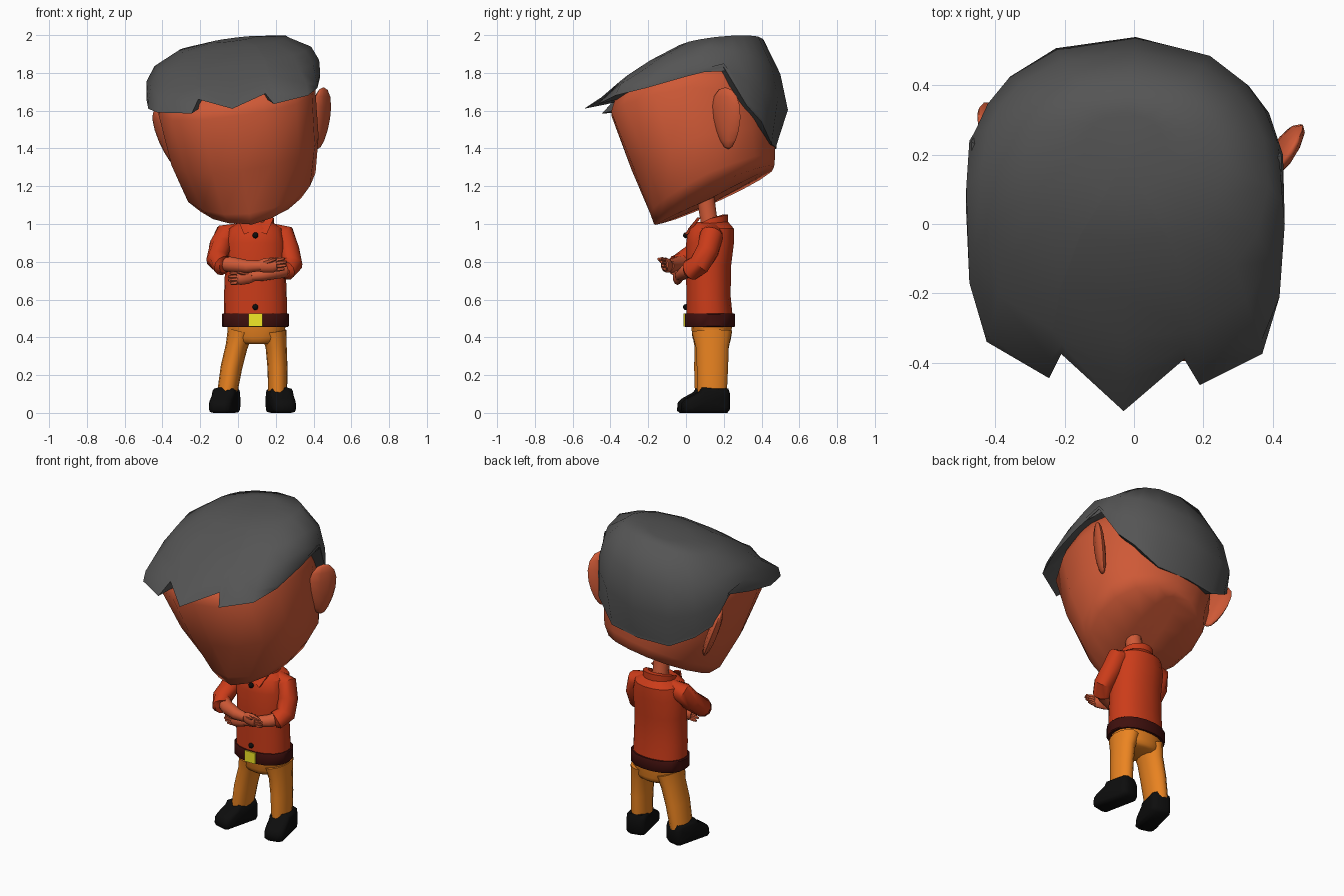
import bpy, bmesh, math
from mathutils import Vector, Matrix

CX = 0.092  # body centre line


def material(name, r, g, b):
    m = bpy.data.materials.new(name)
    m.diffuse_color = (r, g, b, 1)
    return m


SKIN = material("skin", 0.62, 0.10, 0.037)
SHIRT = material("shirt", 0.60, 0.045, 0.010)
PANTS = material("pants", 0.83, 0.23, 0.015)
BELT = material("belt", 0.05, 0.005, 0.004)
BLACK = material("black", 0.004, 0.004, 0.004)
YELLOW = material("yellow", 0.9, 0.82, 0.02)
HAIR = material("hair", 0.09, 0.09, 0.09)


def finish(bm, name, mat, matrix=None, angle=40):
    if matrix:
        bm.transform(matrix)
    bmesh.ops.recalc_face_normals(bm, faces=bm.faces)
    me = bpy.data.meshes.new(name)
    bm.to_mesh(me)
    bm.free()
    ob = bpy.data.objects.new(name, me)
    bpy.context.collection.objects.link(ob)
    me.materials.append(mat)
    bpy.ops.object.select_all(action='DESELECT')
    ob.select_set(True)
    bpy.context.view_layer.objects.active = ob
    bpy.ops.object.shade_smooth_by_angle(angle=math.radians(angle))
    return ob


def loft(name, rings, mat, matrix=None, angle=40):
    bm = bmesh.new()
    vs = [[bm.verts.new(p) for p in r] for r in rings]
    n = len(vs[0])
    for a, b in zip(vs, vs[1:]):
        for i in range(n):
            j = (i + 1) % n
            bm.faces.new((a[i], a[j], b[j], b[i]))
    for end in (vs[0], vs[-1]):
        c = bm.verts.new(sum((v.co for v in end), Vector()) / n)
        for i in range(n):
            bm.faces.new((end[i], end[(i + 1) % n], c))
    return finish(bm, name, mat, matrix, angle)


def circle(n):
    return [2 * math.pi * (i + 0.5) / n - math.pi / 2 for i in range(n)]


def ring(cx, hw, front, back, zf, zs, zb, angles, p=2.0, roll=0.0, p_back=None):
    """Rounded-square loop whose height differs at front, sides and back."""
    out = []
    for a in angles:
        c, s = math.cos(a), math.sin(a)
        q = p_back if p_back and s > 0 else p
        k = (abs(c) ** q + abs(s) ** q) ** (-1 / q)
        c, s = c * k, s * k
        z = zs + abs(s) * ((zf if s < 0 else zb) - zs)
        out.append((cx + hw * c, (front + back) / 2 + (back - front) / 2 * s, z + roll * hw * c))
    return out


def tube(name, path, mat, n=10, flat=1.0):
    """Round limb along (x, y, z, radius) points; flat scales it front to back."""
    pts = [Vector(p[:3]) for p in path]
    rings = []
    for i, p in enumerate(pts):
        d = (pts[min(i + 1, len(pts) - 1)] - pts[max(i - 1, 0)]).normalized()
        u = d.cross(Vector((0, 1, 0))).normalized()
        v = d.cross(u)
        r = path[i][3]
        rings.append([p + u * r * math.cos(a) + v * r * flat * math.sin(a) for a in circle(n)])
    return loft(name, rings, mat)


def box(name, lo, hi, mat):
    bm = bmesh.new()
    bmesh.ops.create_cube(bm, size=1)
    lo, hi = Vector(lo), Vector(hi)
    return finish(bm, name, mat, Matrix.Translation((lo + hi) / 2) @ Matrix.Diagonal((*(hi - lo), 1)))


# Head: sloping loops above a keel-shaped jaw, tilted and turned on the neck
pose = (Matrix.Translation((0.08, 0.1, 1.045)) @ Matrix.Rotation(math.radians(-4), 4, 'Z')
        @ Matrix.Rotation(math.radians(-7.5), 4, 'Y') @ Matrix.Translation((0, -0.1, -1.05)))
A16 = [2 * math.pi * i / 16 for i in range(16)]
head = [(0.08, -0.16, 0.43, 1.00, 1.13, 1.29, 1.8), (0.30, -0.17, 0.465, 1.005, 1.165, 1.31, 1.75),
        (0.355, -0.19, 0.47, 1.06, 1.23, 1.37, 1.95), (0.40, -0.29, 0.47, 1.29, 1.42, 1.50, 2.5),
        (0.42, -0.40, 0.46, 1.58, 1.68, 1.66, 3.0), (0.40, -0.38, 0.43, 1.66, 1.78, 1.78, 2.7),
        (0.25, -0.15, 0.35, 1.80, 1.88, 1.90, 2.2)]
loft("head", [ring(0, w, f, b, zf, zs, zb, A16, p, 0, 2.15)
              for w, f, b, zf, zs, zb, p in head], SKIN, pose, 65)

# Ears: flattened, leaning out at the back and top, narrowing to the lobe
for side, nm in ((1, "right_ear"), (-1, "left_ear")):
    bm = bmesh.new()
    bmesh.ops.create_uvsphere(bm, u_segments=10, v_segments=8, radius=1)
    for v in bm.verts:
        v.co.y *= 1 + 0.25 * v.co.z
    m = (Matrix.Translation((side * 0.412, 0.24, 1.515)) @ Matrix.Rotation(side * math.radians(-28), 4, 'Z')
         @ Matrix.Rotation(side * math.radians(13), 4, 'Y') @ Matrix.Rotation(math.radians(-4), 4, 'X')
         @ Matrix.Diagonal((0.03, 0.085, 0.165, 1)))
    finish(bm, nm, SKIN, pose @ m)

# Hair: jagged lower edge with a blunt lip, rising through rounded loops to the crown
edge = [(0.43, 0.20, 1.83), (0.435, 0.0, 1.78), (0.42, -0.21, 1.72), (0.37, -0.375, 1.68),
        (0.19, -0.465, 1.635), (0.145, -0.39, 1.69), (-0.03, -0.54, 1.61), (-0.21, -0.375, 1.66),
        (-0.245, -0.445, 1.585), (-0.425, -0.34, 1.59), (-0.475, -0.17, 1.61), (-0.485, 0.05, 1.66),
        (-0.475, 0.24, 1.71), (-0.42, 0.33, 1.53), (-0.34, 0.40, 1.46), (-0.2, 0.455, 1.39),
        (0.0, 0.48, 1.40), (0.2, 0.455, 1.42), (0.33, 0.40, 1.54), (0.39, 0.32, 1.63)]
HX = -0.027
ang = [math.atan2((y - 0.05) / 0.5, (x - HX) / 0.455) for x, y, z in edge]
inner = [(HX + (x - HX) * 0.8, 0.05 + (y - 0.05) * 0.75, z + 0.03) for x, y, z in edge]
lip = [(HX + (x - HX) * 0.985, -0.3 + (y + 0.3) * 0.62, z + 0.06) if y < -0.3 else (x, y, z + 0.02)
       for x, y, z in edge]
caps = [(0.457, -0.33, 0.54, 1.76, 1.815, 1.60, 2.5), (0.415, -0.21, 0.50, 1.84, 1.89, 1.79, 2.4),
        (0.29, -0.05, 0.41, 1.93, 1.955, 1.975, 2.2), (0.12, 0.08, 0.32, 1.968, 1.977, 1.985, 2.0)]
loft("hair", [inner, edge, lip] + [ring(HX, w, f, b, zf, zs, zb, ang, p, 0.13, 2.2)
                                   for w, f, b, zf, zs, zb, p in caps], HAIR, angle=60)

# Neck, shirt body and belt
tube("neck", [(CX, 0.13, 0.96, 0.055), (CX, 0.12, 1.03, 0.047), (CX, 0.10, 1.16, 0.05)], SKIN)
A = circle(18)
shirt = [(0.168, 0.001, 0.25, 0.49), (0.166, 0.001, 0.237, 0.62), (0.16, -0.001, 0.24, 0.78),
         (0.165, 0.0, 0.255, 0.90), (0.145, 0.01, 0.255, 0.975), (0.09, 0.04, 0.225, 1.01)]
loft("shirt_body", [ring(CX, w, f, b, z, z, z, A, 2.25) for w, f, b, z in shirt], SHIRT)
loft("belt", [ring(CX, w, f, b, z, z, z, A, 2.3) for w, f, b, z in
              ((0.173, -0.006, 0.257, 0.455), (0.178, -0.008, 0.26, 0.46),
               (0.178, -0.008, 0.26, 0.522), (0.173, -0.006, 0.257, 0.527))], BELT)
box("belt_buckle", (0.055, -0.014, 0.457), (0.13, 0.02, 0.525), YELLOW)
for i, z in enumerate((0.94, 0.75, 0.56)):
    bm = bmesh.new()
    bmesh.ops.create_uvsphere(bm, u_segments=10, v_segments=6, radius=0.016)
    finish(bm, f"button_{i + 1}", BLACK, Matrix.Translation((CX, 0.0, z)))

# Collar band and its two pointed front flaps
loft("collar", [ring(CX, w, f, b, zf, zs, zb, A) for w, f, b, zf, zs, zb in
                ((0.10, 0.03, 0.225, 0.97, 0.99, 1.0), (0.098, 0.035, 0.225, 0.985, 1.03, 1.05),
                 (0.07, 0.06, 0.195, 0.98, 1.03, 1.05), (0.06, 0.07, 0.18, 0.97, 0.98, 0.99))], SHIRT)
for side, nm in ((1, "right"), (-1, "left")):
    tri = [(0.008, 0.01, 0.965), (0.06, -0.008, 0.945), (0.098, 0.06, 1.035), (0.05, 0.05, 1.02)]
    loft(nm + "_collar_flap", [[(CX + side * x, y + d, z) for x, y, z in tri] for d in (0, 0.018)], SHIRT)

# Hips, legs and outward-turned shoes
loft("hips", [ring(CX + 0.005, w, f, b, z, z, z, A, 2.4) for w, f, b, z in
              ((0.085, 0.055, 0.22, 0.365), (0.12, 0.042, 0.235, 0.377),
               (0.15, 0.033, 0.24, 0.40), (0.155, 0.025, 0.245, 0.48))], PANTS)
legs = {"left": [(0.012, 0.137, 0.43, 0.068), (-0.008, 0.136, 0.35, 0.058),
                 (-0.035, 0.132, 0.24, 0.057), (-0.058, 0.13, 0.10, 0.053)],
        "right": [(0.190, 0.137, 0.43, 0.068), (0.202, 0.139, 0.35, 0.056),
                  (0.209, 0.14, 0.24, 0.053), (0.21, 0.138, 0.10, 0.05)]}
sole = [(-0.135, 0.012), (-0.13, 0.055), (-0.11, 0.075), (-0.045, 0.11), (-0.03, 0.134),
        (0.11, 0.13), (0.12, 0.10), (0.12, 0.02), (0.105, 0.0), (-0.12, 0.0)]
for nm, x, cy, turn in (("left", -0.07, 0.09, -14), ("right", 0.226, 0.11, 12)):
    tube(nm + "_leg", legs[nm], PANTS, 14, 1.6)
    slices = ((-0.062, 0.75), (-0.053, 0.92), (-0.03, 1), (0.03, 1), (0.053, 0.92), (0.062, 0.75))
    loft(nm + "_shoe", [[(sx, y * k, 0.06 * (1 - k) * (z < 0.05) + z * (0.4 + 0.6 * k)) for y, z in sole]
                        for sx, k in slices], BLACK,
         Matrix.Translation((x, cy, 0)) @ Matrix.Rotation(math.radians(turn), 4, 'Z'), 60)

# Sleeves with a turned cuff; the left elbow is held higher and further forward
for side, nm, lift, fwd in ((1, "right", 0, 0), (-1, "left", 0.025, -0.07)):
    path = [(0.09, 0.14, 0.955, 0.05), (0.155, 0.135, 0.94, 0.062), (0.18, 0.115, 0.86, 0.06),
            (0.197, 0.07, 0.785, 0.058), (0.165, 0.02, 0.755, 0.056), (0.16, 0.016, 0.754, 0.04)]
    tube(nm + "_sleeve", [(CX - 0.005 + side * x, y + fwd * (z < 0.8) + fwd * 0.3 * (0.8 < z < 0.9),
                           z + lift * (z < 0.9), r) for x, y, z, r in path], SHIRT, 12)


# Crossed forearms with hands and fingers
def arm(nm, path, tip):
    tube(nm + "_forearm", path, SKIN, 10)
    w, t = Vector(path[-1][:3]), Vector(tip)
    d = t - w
    palm = [(w + d * k, r) for k, r in ((-0.15, 0.026), (0.12, 0.037), (0.5, 0.04), (0.65, 0.03))]
    tube(nm + "_palm", [(*p, r) for p, r in palm], SKIN, 10, 0.65)
    for i, spread in enumerate((-1.5, -0.5, 0.5, 1.5)):
        a = w + d * 0.45 + Vector((0, 0, spread * 0.016))
        b = w + d * (1.05 - 0.08 * abs(spread)) + Vector((0, -0.008 * i + 0.01, spread * 0.018))
        tube(f"{nm}_finger_{i + 1}", [(*a, 0.012), (*a.lerp(b, 0.6), 0.012), (*b, 0.007)], SKIN, 6)
    a = w + d * 0.15 + Vector((0, -0.01, 0.015))
    b = w + d * 0.6 + Vector((0, -0.035, 0.03))
    tube(nm + "_thumb", [(*a, 0.014), (*a.lerp(b, 0.6), 0.012), (*b, 0.007)], SKIN, 6)


arm("left", [(-0.10, -0.01, 0.795, 0.042), (-0.03, -0.055, 0.785, 0.04), (0.05, -0.078, 0.775, 0.034),
             (0.12, -0.09, 0.778, 0.027)], (0.255, -0.125, 0.79))
arm("right", [(0.275, 0.06, 0.765, 0.042), (0.22, 0.0, 0.75, 0.038), (0.13, -0.025, 0.73, 0.031),
              (0.07, -0.035, 0.722, 0.026)], (-0.05, -0.055, 0.712))
